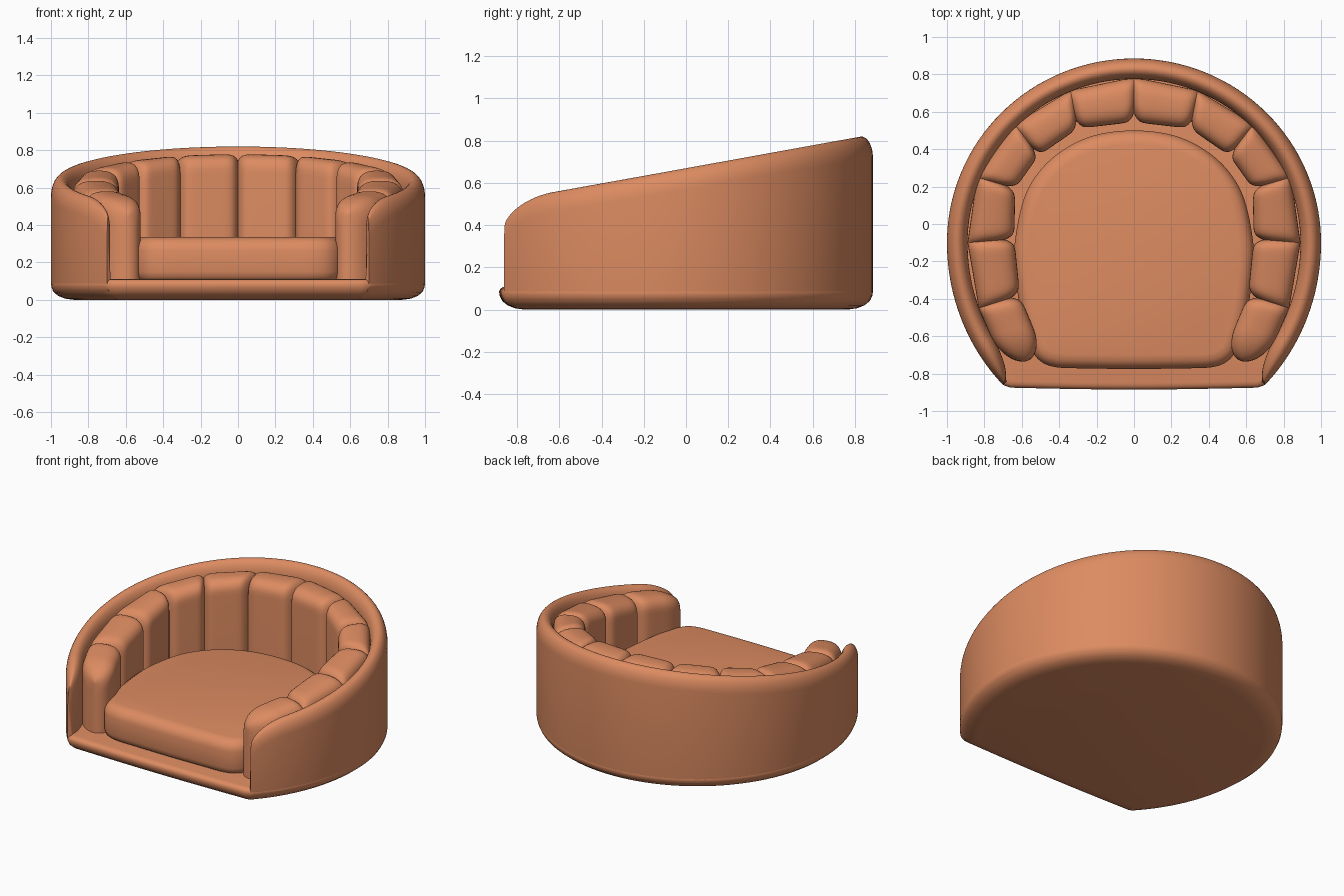
import bpy, bmesh, math
from mathutils import Vector

if "Cube" in bpy.data.objects:
    bpy.data.objects.remove(bpy.data.objects["Cube"])

mat = bpy.data.materials.new("terracotta_fabric")
mat.diffuse_color = (0.72, 0.26, 0.12, 1)
mat.use_nodes = True
mat.node_tree.nodes["Principled BSDF"].inputs["Base Color"].default_value = mat.diffuse_color


def loft(name, rings, angle=50):
    """Skin closed rings of equal length and cap both ends."""
    bm = bmesh.new()
    rows = [[bm.verts.new(p) for p in r] for r in rings]
    n = len(rows[0])
    for a, b in zip(rows, rows[1:]):
        for i in range(n):
            j = (i + 1) % n
            bm.faces.new((a[i], a[j], b[j], b[i]))
    bm.faces.new(rows[0][::-1])
    bm.faces.new(rows[-1])
    bmesh.ops.recalc_face_normals(bm, faces=bm.faces)
    me = bpy.data.meshes.new(name)
    bm.to_mesh(me)
    bm.free()
    me.polygons.foreach_set("use_smooth", [True] * len(me.polygons))
    me.set_sharp_from_angle(angle=math.radians(angle))
    me.materials.append(mat)
    ob = bpy.data.objects.new(name, me)
    bpy.context.collection.objects.link(ob)
    return ob


def inset(pts, d):
    """Move a counter-clockwise outline inwards by d."""
    out = []
    for i, p in enumerate(pts):
        t = (pts[(i + 1) % len(pts)] - pts[i - 1]).normalized()
        out.append(p + Vector((-t.y, t.x)) * d)
    return out


def slab(name, outline, profile):
    return loft(name, [[(p.x, p.y, z) for p in inset(outline, d)] for d, z in profile])


def spline(pts, steps=8):
    """Closed Catmull-Rom curve."""
    n, out = len(pts), []
    for i in range(n):
        a, b, c, d = (Vector(pts[(i + k) % n]) for k in (-1, 0, 1, 2))
        for s in range(steps):
            t = s / steps
            out.append(0.5 * (2 * b + (c - a) * t + (2 * a - 5 * b + 4 * c - d) * t * t
                              + (3 * b - a - 3 * c + d) * t ** 3))
    return out


def oval(t):
    s = math.sin(t)
    return Vector((math.cos(t), -0.1 + s * (0.985 if s > 0 else 1.065)))


def fall(k):
    """Quarter-round falloff from 1 to 0."""
    return math.sqrt(max(0, 1 - min(1, max(0, k)) ** 2))


# base: oval with a nearly straight front
T = math.radians(135.6)
N = 120
arc = [math.pi / 2 + T * math.sin(math.pi * (i / N - 0.5)) for i in range(N + 1)]
outline = [oval(math.pi / 2 - T + 2 * T * i / 96) for i in range(97)]
outline += [Vector((-0.66 + 1.32 * i / 16, -0.875 - 0.01 * math.sin(math.pi * i / 16)))
            for i in range(17)]
slab("base", outline, [(0.12, 0), (0.075, 0.006), (0.04, 0.02), (0.015, 0.04), (0.003, 0.065),
                       (0, 0.085), (0.006, 0.098), (0.018, 0.107), (0.035, 0.11)])

# wall: section swept round the oval, rising to the back, tapered at the ends
rings = []
for t in arc:
    p = oval(t)
    tan = (oval(t + 0.001) - oval(t - 0.001)).normalized()
    nrm = Vector((-tan.y, tan.x))
    k = (-0.66 - p.y) / 0.2
    h = 0.668 + 0.171 * p.y - 0.12 * (1 - fall(k))
    w = 0.055 * max(0.06, fall(k))
    prof = [(0.03, 0.03), (0.012, 0.045), (0.003, 0.065), (0, 0.09)]
    prof += [(w - w * math.cos(a), h - 0.1 + 0.1 * math.sin(a))
             for a in (math.pi * j / 16 for j in range(17))]
    prof += [(max(2 * w, 0.03), 0.05)] if k > 0 else [(2 * w, 0.05)]
    rings.append([(*(p + nrm * d), z) for d, z in prof])
loft("wall", rings)

# seat cushion
half = [(0.24, 0.465), (0.44, 0.35), (0.575, 0.17), (0.635, -0.08), (0.635, -0.25),
        (0.605, -0.48), (0.56, -0.64), (0.51, -0.725), (0.42, -0.765), (0.25, -0.772)]
pts = [(0, 0.5)] + [(-x, y) for x, y in half] + [(0, -0.775)] + half[::-1]
slab("seat_cushion", spline(pts), [(0.03, 0.1), (0.008, 0.12), (0, 0.15), (0, 0.265),
                                   (0.006, 0.29), (0.02, 0.312), (0.042, 0.328), (0.075, 0.335)])

# padded rolls: seam positions along the wall and along the seat
outer = [(0, 0.785), (0.34, 0.715), (0.64, 0.535), (0.84, 0.25), (0.89, -0.10),
         (0.83, -0.45), (0.70, -0.75)]
inner = [(0, 0.545), (0.30, 0.51), (0.51, 0.365), (0.635, 0.19), (0.64, -0.08),
         (0.61, -0.38), (0.47, -0.72)]


def pad(i, side):
    o0, o1, i0, i1 = (Vector(q) for q in (outer[i], outer[i + 1], inner[i], inner[i + 1]))
    rings, M = [], 32
    for s in range(M + 1):
        u = 0.5 - 0.5 * math.cos(math.pi * s / M)
        o, n = o0.lerp(o1, u), i0.lerp(i1, u)
        h = 0.662 + 0.171 * (o.y * 0.6 + n.y * 0.4)
        e = abs(2 * u - 1)
        if i == 5 and u > 0.5:          # rounded free end
            f = max(0.04, fall((u - 0.5) / 0.5))
            c = (o + n) / 2
            o, n = c + (o - c) * f, c + (n - c) * f
            h -= 0.09 * (1 - f)
        else:                           # pinched seam
            n = n.lerp(o, 0.2 * e ** 8)
            h -= 0.035 * e ** 8
        prof = [(0, 0.1)]
        for j in range(19):
            a = math.pi * j / 18
            ca = math.cos(a)
            prof.append((0.5 - 0.5 * math.copysign(abs(ca) ** 0.75, ca),
                         h - 0.1 + 0.1 * max(0, math.sin(a)) ** 0.75))
        prof.append((1, 0.1))
        rings.append([(side * q.x, q.y, z) for q, z in ((o.lerp(n, d), z) for d, z in prof)])
    loft(f"pad_{'right' if side > 0 else 'left'}_{i + 1}", rings)


for i in range(6):
    for side in (1, -1):
        pad(i, side)
